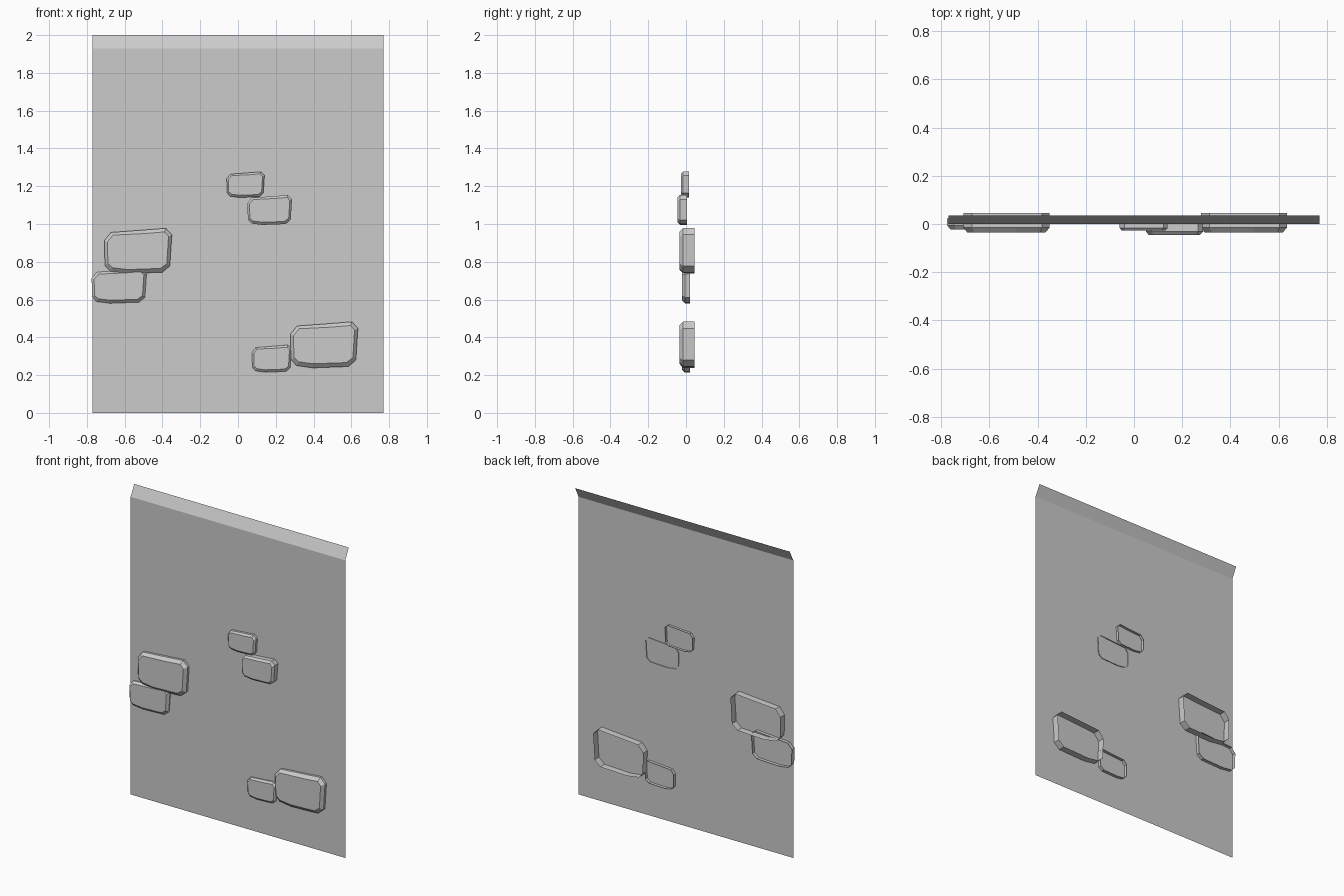
import bpy

if "Cube" in bpy.data.objects:
    bpy.data.objects.remove(bpy.data.objects["Cube"])

def make(name, verts, faces):
    me = bpy.data.meshes.new(name)
    me.from_pydata(verts, [], faces)
    me.update()
    ob = bpy.data.objects.new(name, me)
    bpy.context.collection.objects.link(ob)
    return ob

# Wall sheet with its top edge leaning back
W = 0.77
profile = [(0, 0), (0, 1.93), (0.036, 2.0)]
verts = [(x, y, z) for y, z in profile for x in (-W, W)]
make("wall_panel", verts, [(0, 1, 3, 2), (2, 3, 5, 4)])

# Uneven brick outline in a unit square (anticlockwise from the front)
OUTER = [(0.01, 0.18), (0.09, 0.05), (0.33, 0.0), (0.86, 0.03), (0.97, 0.17),
         (1.0, 0.85), (0.91, 0.99), (0.61, 1.0), (0.10, 0.90), (0.0, 0.72)]
# Front face outline, pulled in all round
INNER = [(0.055, 0.22), (0.125, 0.13), (0.34, 0.09), (0.83, 0.115), (0.925, 0.22),
         (0.95, 0.81), (0.89, 0.91), (0.61, 0.925), (0.13, 0.84), (0.045, 0.69)]
# Slight upward bow in the long edges
OUTER[7] = (0.61, 0.955)
INNER[7] = (0.61, 0.875)

def brick(name, x0, x1, z0, z1, front, back):
    """Bevelled brick shell, open at the back."""
    w, h = x1 - x0, z1 - z0
    mid = front + 0.055 * w
    loops = [(OUTER, back), (OUTER, mid), (INNER, front)]
    n = len(OUTER)
    vs = [(x0 + u * w, y, z0 + v * h) for loop, y in loops for u, v in loop]
    fs = [(k * n + i, k * n + (i + 1) % n, (k + 1) * n + (i + 1) % n, (k + 1) * n + i)
          for k in range(2) for i in range(n)]
    fs.append(tuple(range(2 * n, 3 * n)))
    make(name, vs, fs)

# Three pairs of exposed bricks
brick("brick_left_large", -0.708, -0.35, 0.737, 0.98, -0.035, 0.045)
brick("brick_left_small", -0.775, -0.484, 0.58, 0.764, -0.022, 0.022)
brick("brick_right_large", 0.277, 0.635, 0.238, 0.485, -0.035, 0.045)
brick("brick_right_small", 0.074, 0.283, 0.215, 0.361, -0.02, 0.02)
brick("brick_centre_upper", -0.06, 0.14, 1.14, 1.278, -0.027, 0.017)
brick("brick_centre_lower", 0.05, 0.286, 0.995, 1.155, -0.045, 0.005)
